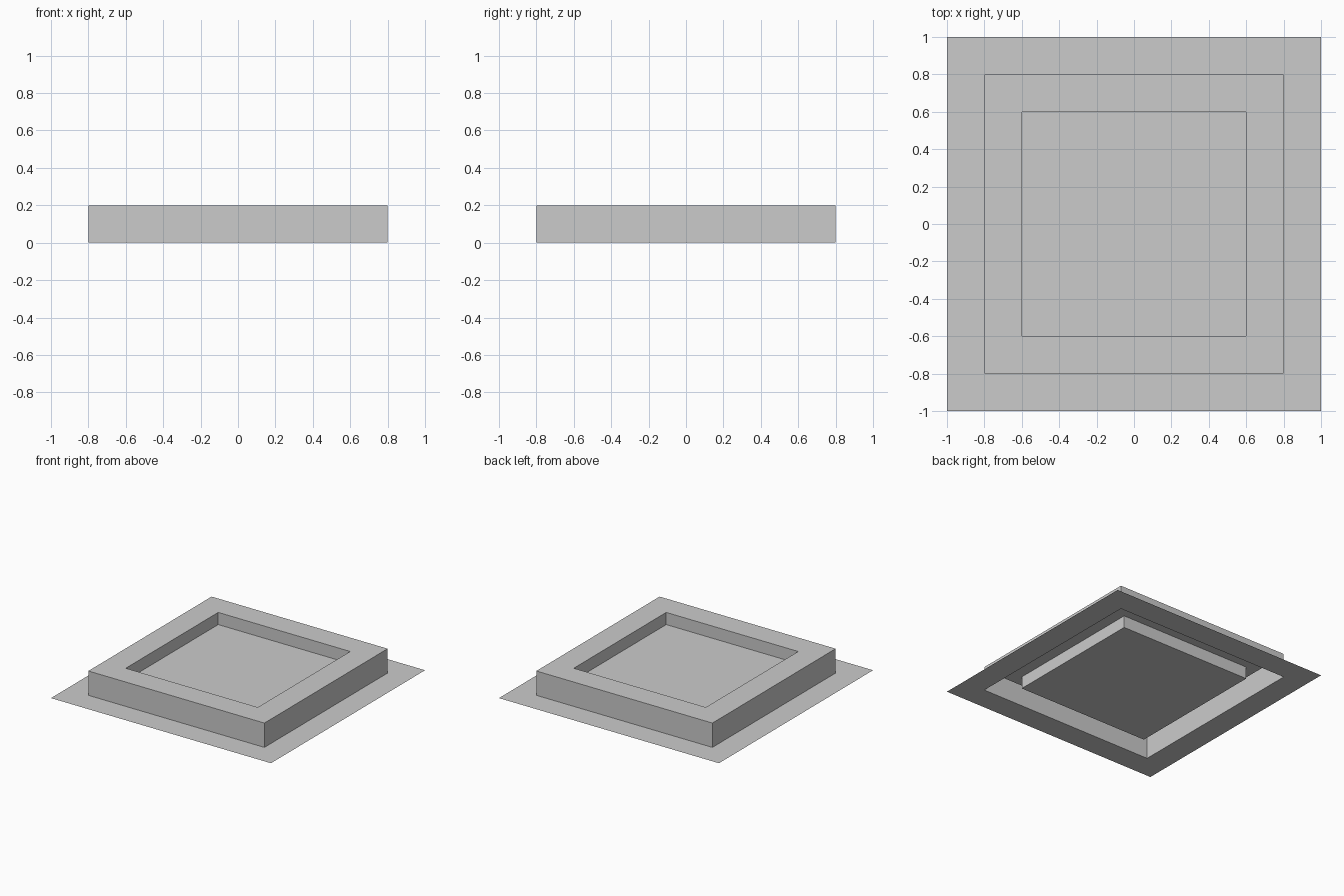
import bpy
import bmesh

if "Cube" in bpy.data.objects:
    bpy.data.objects.remove(bpy.data.objects["Cube"])


def add_object(name, bm):
    mesh = bpy.data.meshes.new(name)
    bm.to_mesh(mesh)
    bm.free()
    obj = bpy.data.objects.new(name, mesh)
    bpy.context.collection.objects.link(obj)
    return obj


def square_loop(bm, half, z):
    corners = [(-1, -1), (1, -1), (1, 1), (-1, 1)]
    return [bm.verts.new((x * half, y * half, z)) for x, y in corners]


# Pool basin: open shell stepping from the ground apron over the rim to the floor
bm = bmesh.new()
profile = [(1.0, 0.0), (0.8, 0.0), (0.8, 0.2), (0.6, 0.2), (0.6, 0.0)]
loops = [square_loop(bm, half, z) for half, z in profile]
for outer, inner in zip(loops, loops[1:]):
    for i in range(4):
        j = (i + 1) % 4
        bm.faces.new((outer[i], outer[j], inner[j], inner[i]))
bm.faces.new(loops[-1])
add_object("pool_basin", bm)

# Water surface: flat sheet tucked through the rim at half height
bm = bmesh.new()
bm.faces.new(square_loop(bm, 0.7, 0.1))
add_object("water_surface", bm)
